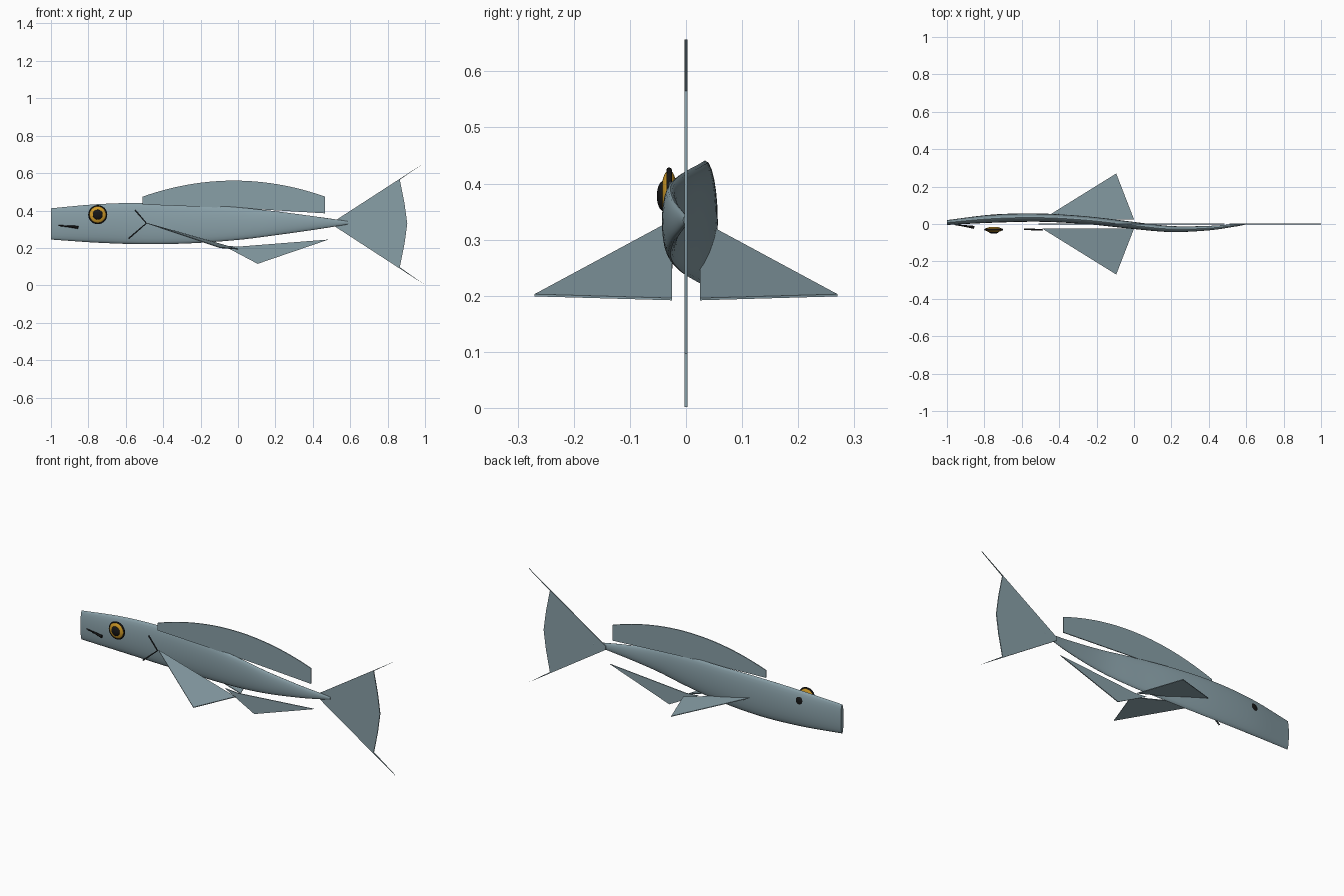
import bpy, bmesh, math
from mathutils import Vector

cube = bpy.data.objects.get("Cube")
if cube:
    bpy.data.objects.remove(cube, do_unlink=True)


def material(name, rgb, rough=0.6):
    m = bpy.data.materials.new(name)
    m.use_nodes = True
    m.diffuse_color = (*rgb, 1)
    node = m.node_tree.nodes["Principled BSDF"]
    node.inputs["Base Color"].default_value = (*rgb, 1)
    node.inputs["Roughness"].default_value = rough
    return m


SKIN = material("blue grey skin", (0.25, 0.35, 0.39))
GOLD = material("gold iris", (0.62, 0.32, 0.02))
BLACK = material("black", (0.008, 0.008, 0.008))
DARK = material("dark slate line", (0.03, 0.037, 0.042))


def finish(name, bm, mat, smooth=True):
    bmesh.ops.recalc_face_normals(bm, faces=bm.faces)
    mesh = bpy.data.meshes.new(name)
    bm.to_mesh(mesh)
    bm.free()
    mesh.materials.append(mat)
    ob = bpy.data.objects.new(name, mesh)
    bpy.context.collection.objects.link(ob)
    if smooth:
        bpy.ops.object.select_all(action="DESELECT")
        ob.select_set(True)
        bpy.context.view_layer.objects.active = ob
        bpy.ops.object.shade_smooth_by_angle(angle=math.radians(40))
    return ob


def spline(points, steps):
    """Sample a smooth curve through the stations."""
    p = [Vector(q) for q in points]
    p = [2 * p[0] - p[1]] + p + [2 * p[-1] - p[-2]]
    out = []
    for a, b, c, d in zip(p, p[1:], p[2:], p[3:]):
        for i in range(steps):
            t = i / steps
            out.append(0.5 * (2 * b + (c - a) * t + (2 * a - 5 * b + 4 * c - d) * t**2
                              + (3 * b - a - 3 * c + d) * t**3))
    return out + [p[-2]]


def plate(name, outline, thickness=0.005):
    """Flat upright fin on the centre plane."""
    bm = bmesh.new()
    front, back = ([bm.verts.new((x, s * thickness / 2, z)) for x, z in outline] for s in (-1, 1))
    bm.faces.new(front)
    bm.faces.new(back[::-1])
    n = len(outline)
    for i in range(n):
        j = (i + 1) % n
        bm.faces.new((front[i], back[i], back[j], front[j]))
    return finish(name, bm, SKIN)


def ball(name, center, radii, mat):
    bm = bmesh.new()
    bmesh.ops.create_uvsphere(bm, u_segments=32, v_segments=16, radius=1)
    bmesh.ops.scale(bm, vec=radii, verts=bm.verts)
    bmesh.ops.translate(bm, vec=center, verts=bm.verts)
    return finish(name, bm, mat)


def tube(name, points, radius, mat):
    """Thin round line; each point carries its own radius factor."""
    cu = bpy.data.curves.new(name, "CURVE")
    cu.dimensions = "3D"
    cu.bevel_depth = radius
    cu.bevel_resolution = 2
    cu.use_fill_caps = True
    sp = cu.splines.new("POLY")
    sp.points.add(len(points) - 1)
    for q, (x, y, z, r) in zip(sp.points, points):
        q.co = (x, y, z, 1)
        q.radius = r
    cu.materials.append(mat)
    ob = bpy.data.objects.new(name, cu)
    bpy.context.collection.objects.link(ob)


# Body: elliptical sections along a swimming S-bend (x, y, low z), (high z, half width)
stations = [
    (-1.0, 0.008, 0.245, 0.412, 0.013), (-0.75, 0.029, 0.228, 0.434, 0.022),
    (-0.5, 0.034, 0.220, 0.441, 0.022), (-0.25, 0.020, 0.225, 0.433, 0.021),
    (0.0, -0.008, 0.243, 0.417, 0.019), (0.2, -0.027, 0.268, 0.396, 0.016),
    (0.4, -0.022, 0.296, 0.370, 0.012), (0.54, -0.007, 0.318, 0.350, 0.007),
    (0.59, -0.001, 0.327, 0.342, 0.004)]
spine = spline([s[:3] for s in stations], 6)
girth = spline([(s[3], s[4], 0) for s in stations], 6)
bm = bmesh.new()
SIDES = 24
rings = []
for p, g in zip(spine, girth):
    mid, half = (p.z + g.x) / 2, (g.x - p.z) / 2
    ring = []
    for k in range(SIDES):
        a = math.tau * k / SIDES
        ring.append(bm.verts.new((p.x, p.y + g.y * math.cos(a), mid + half * math.sin(a))))
    rings.append(ring)
for r, s in zip(rings, rings[1:]):
    for k in range(SIDES):
        j = (k + 1) % SIDES
        bm.faces.new((r[k], r[j], s[j], s[k]))
bm.faces.new(rings[0])
bm.faces.new(rings[-1])
finish("body", bm, SKIN)

# Dorsal fin: arched top, gently falling base
xs = [-0.51 + 0.975 * i / 24 for i in range(25)]
arch = [(x, 0.56 - 0.36 * (x + 0.022) ** 2) for x in xs]
base = [(0.465, 0.385), (0.05, 0.41), (-0.2, 0.42), (-0.51, 0.432)]
plate("dorsal_fin", arch + base)

# Tail fin: fork with needle tips
plate("tail_fin", [(0.51, 0.34), (1.0, 0.657), (0.865, 0.565), (0.89, 0.44), (0.905, 0.33),
                   (0.89, 0.22), (0.865, 0.097), (1.0, 0.002), (0.51, 0.32)])

# Anal fin
plate("anal_fin", [(-0.08, 0.213), (0.105, 0.115), (0.485, 0.245), (0.0, 0.207)])

for side, label in ((-1, "right"), (1, "left")):
    # Pectoral fins: thin swept triangles
    bm = bmesh.new()
    corners = [(-0.49, 0.025, 0.333), (-0.095, 0.27, 0.201), (0.0, 0.025, 0.194)]
    low, high = ([bm.verts.new((x, side * y, z + h)) for x, y, z in corners] for h in (-0.002, 0.002))
    bm.faces.new(low)
    bm.faces.new(high)
    for i in range(3):
        j = (i + 1) % 3
        bm.faces.new((low[i], low[j], high[j], high[i]))
    finish(label + "_pectoral_fin", bm, SKIN, smooth=False)

    # Eyes: gold iris, black rim and pupil
    ball(label + "_iris", (-0.75, side * 0.03, 0.378), (0.046, 0.015, 0.046), GOLD)
    ball(label + "_pupil", (-0.75, side * 0.04, 0.378), (0.027, 0.012, 0.027), BLACK)
    loop = [math.tau * i / 32 for i in range(33)]
    tube(label + "_eye_rim", [(-0.75 + 0.046 * math.cos(a), side * 0.03,
                               0.378 + 0.046 * math.sin(a), 1) for a in loop], 0.005, BLACK)

# Mouth and gill lines on the right flank
tube("mouth", [(-0.96, -0.003, 0.32, 0.5), (-0.9, -0.011, 0.315, 1), (-0.855, -0.018, 0.31, 1.6)],
     0.005, BLACK)
tube("gill_line", [(-0.55, -0.028, 0.402, 1), (-0.49, -0.032, 0.332, 1), (-0.585, -0.028, 0.25, 1)],
     0.004, DARK)
